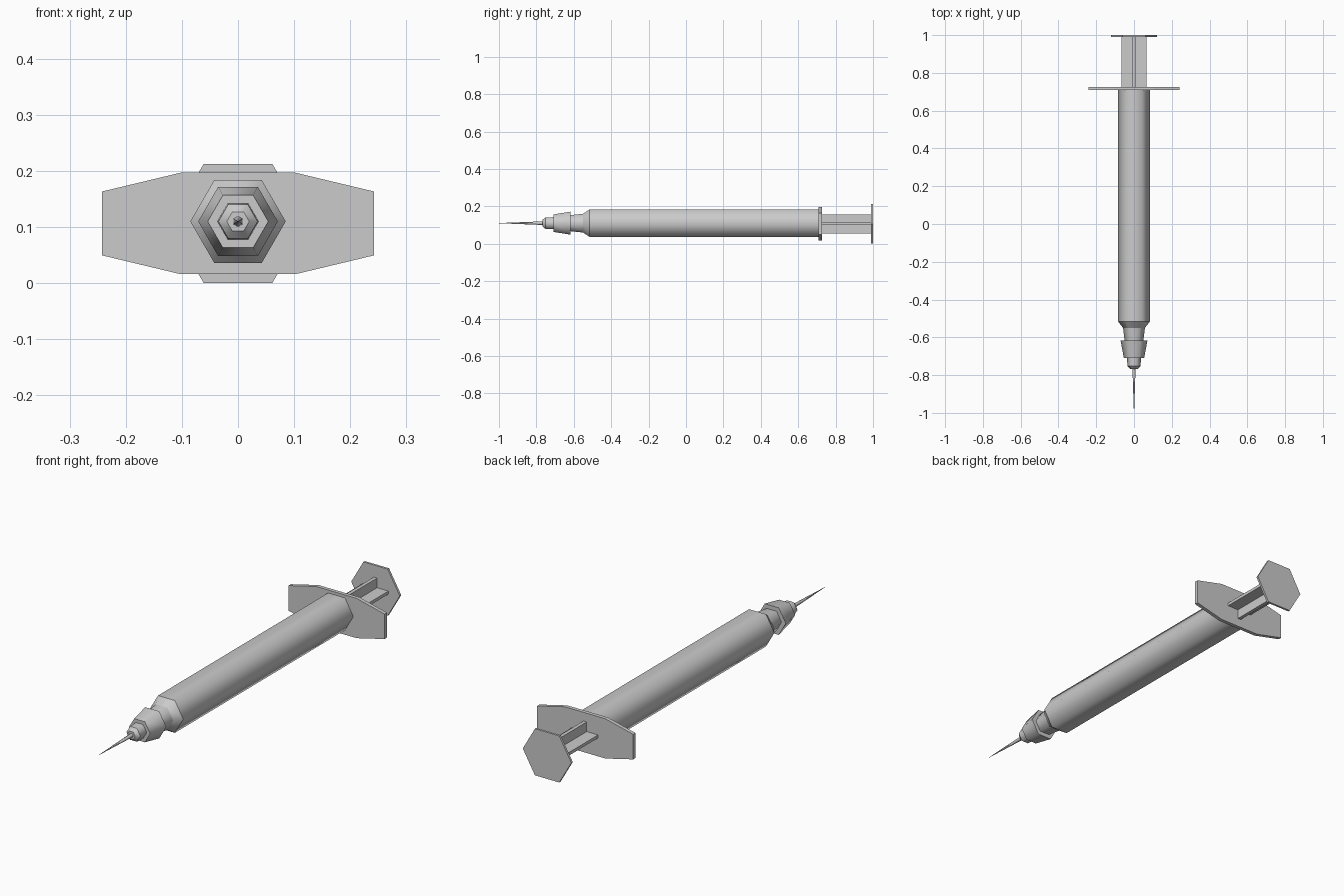
import bpy, bmesh, math
from mathutils import Vector

if "Cube" in bpy.data.objects:
    bpy.data.objects.remove(bpy.data.objects["Cube"])

AXIS_Z = 0.110   # height of the barrel axis
PLATE_Z = 0.1065  # height of the flange and thumb plate centre


def finish(name, bm):
    bmesh.ops.recalc_face_normals(bm, faces=bm.faces)
    mesh = bpy.data.meshes.new(name)
    bm.to_mesh(mesh)
    bm.free()
    obj = bpy.data.objects.new(name, mesh)
    bpy.context.collection.objects.link(obj)
    return obj


def lathe(name, profile, turn=0.0, z=AXIS_Z, sides=6, smooth=True):
    """Six-sided lathe along y from (y, radius) points; rims stay sharp."""
    bm = bmesh.new()
    rings = []
    for y, r in profile:
        ring = []
        for i in range(sides):
            a = turn + math.tau * i / sides
            ring.append(bm.verts.new((r * math.cos(a), y, z + r * math.sin(a))))
        rings.append(ring)
    for a, b in zip(rings, rings[1:]):
        for i in range(sides):
            j = (i + 1) % sides
            f = bm.faces.new((a[i], a[j], b[j], b[i]))
            f.smooth = smooth
    bm.faces.new(rings[0])
    bm.faces.new(rings[-1])
    for ring in rings:
        for i in range(sides):
            e = bm.edges.get((ring[i], ring[(i + 1) % sides]))
            e.smooth = False
    return finish(name, bm)


def plate(name, outline, y0, y1):
    """Flat x-z outline extruded along y."""
    bm = bmesh.new()
    face = bm.faces.new([bm.verts.new((x, y0, PLATE_Z + z)) for x, z in outline])
    new = bmesh.ops.extrude_face_region(bm, geom=[face])["geom"]
    verts = [v for v in new if isinstance(v, bmesh.types.BMVert)]
    bmesh.ops.translate(bm, verts=verts, vec=Vector((0, y1 - y0, 0)))
    return finish(name, bm)


# Barrel with shoulder and neck
lathe("barrel", [(0.712, 0.085), (-0.515, 0.085), (-0.55, 0.058), (-0.63, 0.048)])

# Needle collar and its stepped tip
lathe("needle_collar", [(-0.617, 0.071), (-0.709, 0.054)])
lathe("needle_hub", [(-0.70, 0.037), (-0.752, 0.035), (-0.768, 0.02)])

# Needle tapering to a point
lathe("needle", [(-0.76, 0.0098), (-1.0, 0.0006)], turn=math.pi / 6)

# Finger flange, an elongated octagon
quarter = [(0.242, 0.057), (0.102, 0.0905)]
top = quarter + [(-x, z) for x, z in reversed(quarter)]
plate("finger_flange", top + [(-x, -z) for x, z in top], 0.709, 0.726)

# Plunger rod with cross-shaped section
w, h, tx, tz = 0.065, 0.051, 0.008, 0.007
arm = [(w, -tz), (w, tz), (tx, tz), (tx, h), (-tx, h), (-tx, tz)]
plate("plunger_rod", arm + [(-x, -z) for x, z in arm], 0.72, 0.992)

# Thumb plate at the end of the plunger
lathe("thumb_plate", [(0.99, 0.1225), (1.0, 0.1225)], z=PLATE_Z, smooth=False)
